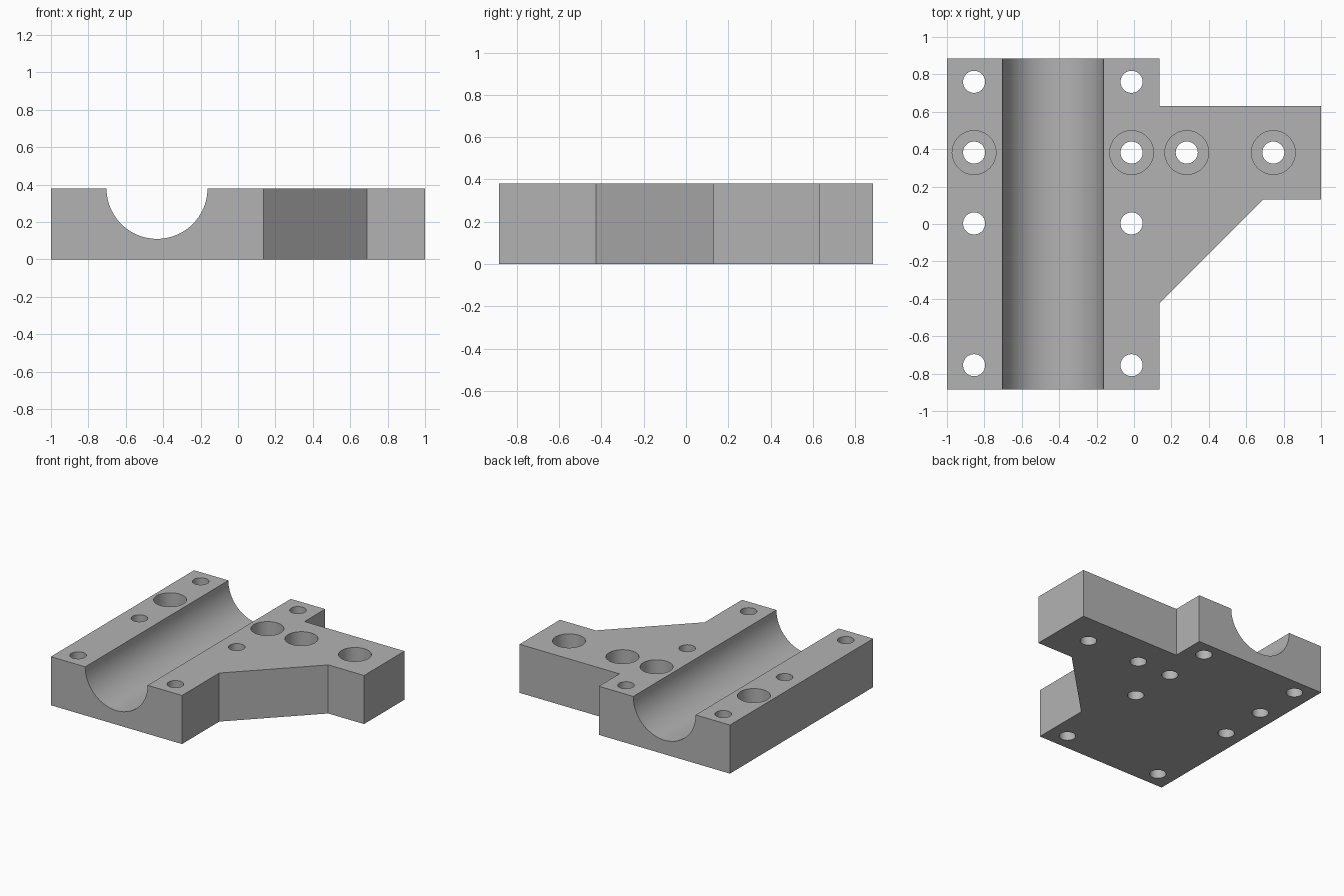
import bpy
import bmesh
import math
from mathutils import Matrix, Vector

default = bpy.data.objects.get("Cube")
if default:
    bpy.data.objects.remove(default, do_unlink=True)

HEIGHT = 0.38

grey = bpy.data.materials.new("plain grey")
grey.use_nodes = True
colour = (0.45, 0.45, 0.45, 1)
grey.diffuse_color = colour
grey.node_tree.nodes["Principled BSDF"].inputs["Base Color"].default_value = colour


def make_object(name, bm):
    bmesh.ops.recalc_face_normals(bm, faces=bm.faces)
    mesh = bpy.data.meshes.new(name)
    bm.to_mesh(mesh)
    bm.free()
    mesh.materials.append(grey)
    obj = bpy.data.objects.new(name, mesh)
    bpy.context.collection.objects.link(obj)
    return obj


def add_cylinder(bm, radius, depth, centre, rotation=Matrix(), segments=48):
    bmesh.ops.create_cone(bm, cap_ends=True, segments=segments,
                          radius1=radius, radius2=radius, depth=depth,
                          matrix=Matrix.Translation(centre) @ rotation)


def cut(target, name, bm):
    cutter = make_object(name, bm)
    cutter.hide_render = True
    mod = target.modifiers.new(name, 'BOOLEAN')
    mod.operation = 'DIFFERENCE'
    mod.solver = 'EXACT'
    mod.object = cutter
    bpy.context.view_layer.objects.active = target
    bpy.ops.object.modifier_apply(modifier=mod.name)
    bpy.data.objects.remove(cutter, do_unlink=True)


# Block outline with side arm and diagonal gusset
outline = [(-1, -0.885), (0.135, -0.885), (0.135, -0.425), (0.69, 0.13),
           (1, 0.13), (1, 0.63), (0.135, 0.63), (0.135, 0.885), (-1, 0.885)]
bm = bmesh.new()
base = bm.faces.new([bm.verts.new((x, y, 0)) for x, y in outline])
top = bmesh.ops.extrude_face_region(bm, geom=[base])["geom"]
bmesh.ops.translate(bm, vec=Vector((0, 0, HEIGHT)),
                    verts=[v for v in top if isinstance(v, bmesh.types.BMVert)])
block = make_object("bearing_block", bm)

# Half-round channel along the block
bm = bmesh.new()
add_cylinder(bm, 0.27, 3, (-0.433, 0, HEIGHT),
             Matrix.Rotation(math.pi / 2, 4, 'X'), 96)
cut(block, "channel_cutter", bm)

# Through holes: two rows beside the channel and two in the arm
rows = (-0.855, -0.013)
bore_y = 0.382
bored = [(x, bore_y) for x in (*rows, 0.282, 0.745)]
plain = [(x, y) for x in rows for y in (-0.755, 0.003, 0.76)]
bm = bmesh.new()
for x, y in bored + plain:
    add_cylinder(bm, 0.059, 2, (x, y, 0))
cut(block, "bolt_hole_cutter", bm)

# Counterbores for the bolt heads
bore_depth = 0.2
bm = bmesh.new()
for x, y in bored:
    add_cylinder(bm, 0.117, 2 * bore_depth, (x, y, HEIGHT))
cut(block, "counterbore_cutter", bm)

# Smooth the round walls, keep the machined edges sharp
bpy.ops.object.select_all(action='DESELECT')
block.select_set(True)
bpy.context.view_layer.objects.active = block
bpy.ops.object.shade_smooth_by_angle(angle=math.radians(30))
